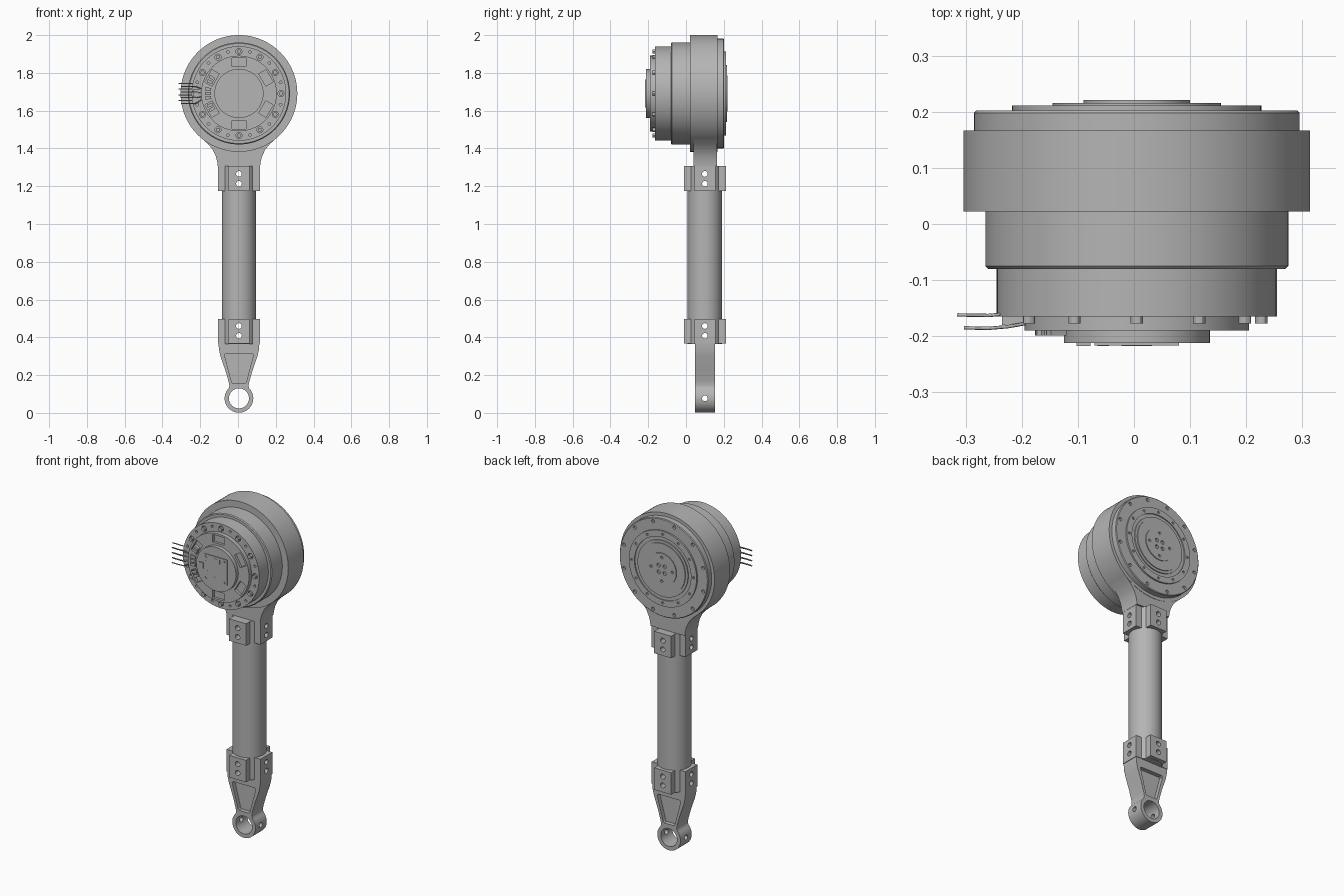
import bpy, bmesh
from math import radians, sin, cos, pi
from mathutils import Matrix, Vector

if "Cube" in bpy.data.objects:
    bpy.data.objects.remove(bpy.data.objects["Cube"], do_unlink=True)

CX, CZ, ARM_Y = 0.005, 1.691, 0.1      # drum axis and arm depth
grey = bpy.data.materials.new("machined_grey")
grey.use_nodes = True
grey.diffuse_color = (0.46, 0.46, 0.46, 1)
grey.node_tree.nodes["Principled BSDF"].inputs["Base Color"].default_value = (0.46, 0.46, 0.46, 1)

TURN = {"x": Matrix.Rotation(pi / 2, 4, "Y"),
        "y": Matrix.Rotation(pi / 2, 4, "X"),
        "z": Matrix.Identity(4)}


def finish(name, bm):
    bmesh.ops.recalc_face_normals(bm, faces=bm.faces)
    mesh = bpy.data.meshes.new(name)
    bm.to_mesh(mesh)
    bm.free()
    mesh.materials.append(grey)
    obj = bpy.data.objects.new(name, mesh)
    bpy.context.collection.objects.link(obj)
    return obj


def add_cylinder(bm, centre, axis, radius, depth, sides=20):
    bmesh.ops.create_cone(bm, cap_ends=True, segments=sides, radius1=radius, radius2=radius,
                          depth=depth, matrix=Matrix.Translation(centre) @ TURN[axis])


def add_box(bm, centre, size, roll=0):
    matrix = (Matrix.Translation(centre) @ Matrix.Rotation(roll, 4, "Y")
              @ Matrix.Diagonal((*size, 1)))
    bmesh.ops.create_cube(bm, size=1, matrix=matrix)


def add_prism(bm, half, y0, y1):
    """Extrude a mirrored half outline (x, z), listed top to bottom, along y."""
    outline = [(x, z) for x, z in half] + [(-x, z) for x, z in reversed(half) if x > 1e-4]
    face = bm.faces.new([bm.verts.new((CX + x, y0, z)) for x, z in outline])
    out = bmesh.ops.extrude_face_region(bm, geom=[face])["geom"]
    moved = [v for v in out if isinstance(v, bmesh.types.BMVert)]
    bmesh.ops.translate(bm, verts=moved, vec=(0, y1 - y0, 0))


def lathe(name, profile, closed=False, steps=96):
    """Spin a (radius, y) profile around the drum axis."""
    bm = bmesh.new()
    verts = [bm.verts.new((CX + r, y, CZ)) for r, y in profile]
    pairs = list(zip(verts, verts[1:])) + ([(verts[-1], verts[0])] if closed else [])
    edges = [bm.edges.new(p) for p in pairs]
    bmesh.ops.spin(bm, geom=verts + edges, cent=(CX, 0, CZ), axis=(0, 1, 0),
                   angle=2 * pi, steps=steps)
    bmesh.ops.remove_doubles(bm, verts=bm.verts, dist=1e-5)
    return finish(name, bm)


def cut(obj, bm):
    """Subtract the cutter mesh and bake the result."""
    cutter = finish("cutter", bm)
    cutter.hide_render = True
    mod = obj.modifiers.new("cut", "BOOLEAN")
    mod.operation, mod.solver, mod.object = "DIFFERENCE", "EXACT", cutter
    graph = bpy.context.evaluated_depsgraph_get()
    baked = bpy.data.meshes.new_from_object(obj.evaluated_get(graph))
    obj.modifiers.clear()
    obj.data = baked
    bpy.data.objects.remove(cutter, do_unlink=True)


def polar(radius, degrees, y):
    a = radians(degrees)
    return Vector((CX + radius * cos(a), y, CZ + radius * sin(a)))


def bolt_ring(bm, count, radius, y, size, depth, start=0, sides=16):
    for i in range(count):
        add_cylinder(bm, polar(radius, start + i * 360 / count, y), "y", size, depth, sides)


# Motor drum with stepped front and back faces
motor = lathe("motor_drum", [
    (0, -.212), (.13, -.212), (.13, -.19), (.2, -.19), (.2, -.165), (.25, -.165),
    (.25, -.08), (.265, -.08), (.27, -.075), (.27, .167), (.29, .167), (.29, .198),
    (.286, .202), (.222, .202), (.222, .211), (.185, .211), (.185, .205), (.165, .205),
    (.165, .211), (.15, .211), (.15, .216), (.095, .216), (.095, .221), (0, .221)])
bm = bmesh.new()
bolt_ring(bm, 12, .222, -.165, .016, .024)
bolt_ring(bm, 12, .228, -.165, .007, .024, 15)
for k in range(6):                      # cooling windows
    angle = 30 + 60 * k
    add_box(bm, polar(.165, angle, -.19), (.045, .03, .075), -radians(angle))
bolt_ring(bm, 12, .268, .202, .01, .024, 15)
bolt_ring(bm, 12, .203, .211, .007, .012)
bolt_ring(bm, 4, .07, .221, .008, .02)
bolt_ring(bm, 4, .028, .221, .011, .02, 45)
cut(motor, bm)

# Socket bolts seated in the front holes
bm = bmesh.new()
bolt_ring(bm, 12, .222, -.166, .011, .022, sides=12)
finish("front_bolts", bm)

# Circuit board and its chips on the front cap
bm = bmesh.new()
add_box(bm, (CX, -.2135, CZ), (.15, .006, .15))
board = finish("circuit_board", bm)
bm = bmesh.new()
for sx in (-1, 1):
    for sz in (-1, 1):
        add_cylinder(bm, (CX + sx * .062, -.216, CZ + sz * .062), "y", .007, .006, 12)
cut(board, bm)
bm = bmesh.new()
for x, z, w, h in ((0, .05, .055, .025), (-.06, -.03, .02, .018), (-.06, .02, .015, .03),
                   (0, -.052, .02, .01), (-.095, 0, .025, .035)):
    add_box(bm, (CX + x, -.214, CZ + z), (w, .007, h))
finish("board_chips", bm)

# Connector blocks beside the board
bm = bmesh.new()
for degrees in (150, 158, 172, 180, 188, 202, 210):
    add_box(bm, polar(.165, degrees, -.19), (.032, .018, .016), -radians(degrees))
add_box(bm, (CX - .215, -.172, CZ), (.05, .016, .05))
finish("connectors", bm)

# Loose wires leaving on the right side
for i in range(8):
    curve = bpy.data.curves.new("wire", "CURVE")
    curve.dimensions, curve.bevel_depth, curve.bevel_resolution = "3D", .003, 1
    curve.resolution_u = 4
    spline = curve.splines.new("POLY")
    spline.points.add(3)
    z = CZ + (i - 3.5) * .015
    thin = i % 2
    y = -.16 if thin else -.183
    tip = -.315 if thin else -.303
    path = [(-.19, y + .006, CZ + (z - CZ) * .6), (-.225, y, z), (-.26, y - .003, z), (tip, y - .002, z)]
    for p, co in zip(spline.points, path):
        p.co = (*co, 1)
    curve.use_fill_caps = True
    curve.materials.append(grey)
    bpy.context.collection.objects.link(bpy.data.objects.new("wire", curve))

# Housing ring and the flared neck below it
lathe("housing_ring", [(.262, .022), (.309, .022), (.309, .167), (.262, .167)], closed=True)
bm = bmesh.new()
add_prism(bm, [(.2, 1.48), (.2, 1.456), (.165, 1.425), (.14, 1.395), (.123, 1.36),
               (.115, 1.33), (.112, 1.306)], .04, .165)
finish("neck", bm)

# Hollow arm tube
bm = bmesh.new()
add_cylinder(bm, (CX, ARM_Y, .836), "z", .091, .94, 64)
tube = finish("arm_tube", bm)
bm = bmesh.new()
add_cylinder(bm, (CX, ARM_Y, .836), "z", .076, .92, 48)
cut(tube, bm)

# Four clamp lugs at each end of the tube
clamps = []
for label, z in (("upper", 1.241), ("lower", .432)):
    for side, (dx, dy) in (("left", (1, 0)), ("right", (-1, 0)), ("back", (0, 1)), ("front", (0, -1))):
        bm = bmesh.new()
        size = (.038 if dx else .111, .038 if dy else .111, .13)
        add_box(bm, (CX + dx * .092, ARM_Y + dy * .092, z), size)
        clamps.append(finish(f"{label}_{side}_clamp", bm))

# Through holes for the clamp screws
for part in clamps + [tube]:
    for axis in "xy":
        if ("left" in part.name or "right" in part.name) and axis == "y":
            continue
        if ("front" in part.name or "back" in part.name) and axis == "x":
            continue
        bm = bmesh.new()
        for z in (1.265, 1.213, .46, .408):
            add_cylinder(bm, (CX, ARM_Y, z), axis, .015, .4)
        cut(part, bm)

# Tapered end fitting with eye, pockets and cross hole
bm = bmesh.new()
eye = [(.076 * cos(radians(a)), .077 + .076 * sin(radians(a))) for a in range(45, -91, -9)]
add_prism(bm, [(.108, .368), (.106, .335), (.098, .3), (.072, .225), (.056, .17), (.051, .145)] + eye,
          .048, .153)
fitting = finish("end_fitting", bm)
bm = bmesh.new()
for y0, y1 in ((.02, .073), (.128, .18)):
    add_prism(bm, [(.07, .315), (.077, .308), (.038, .16), (.033, .155)], y0, y1)
cut(fitting, bm)
bm = bmesh.new()
add_cylinder(bm, (CX, ARM_Y, .077), "y", .053, .3, 48)
cut(fitting, bm)
bm = bmesh.new()
add_cylinder(bm, (CX, ARM_Y, .077), "x", .015, .3)
cut(fitting, bm)

# Smooth round surfaces, keep machined edges sharp
bpy.ops.object.select_all(action="DESELECT")
for obj in bpy.context.scene.objects:
    if obj.type == "MESH":
        obj.select_set(True)
        bpy.context.view_layer.objects.active = obj
bpy.ops.object.shade_smooth_by_angle(angle=radians(30))
